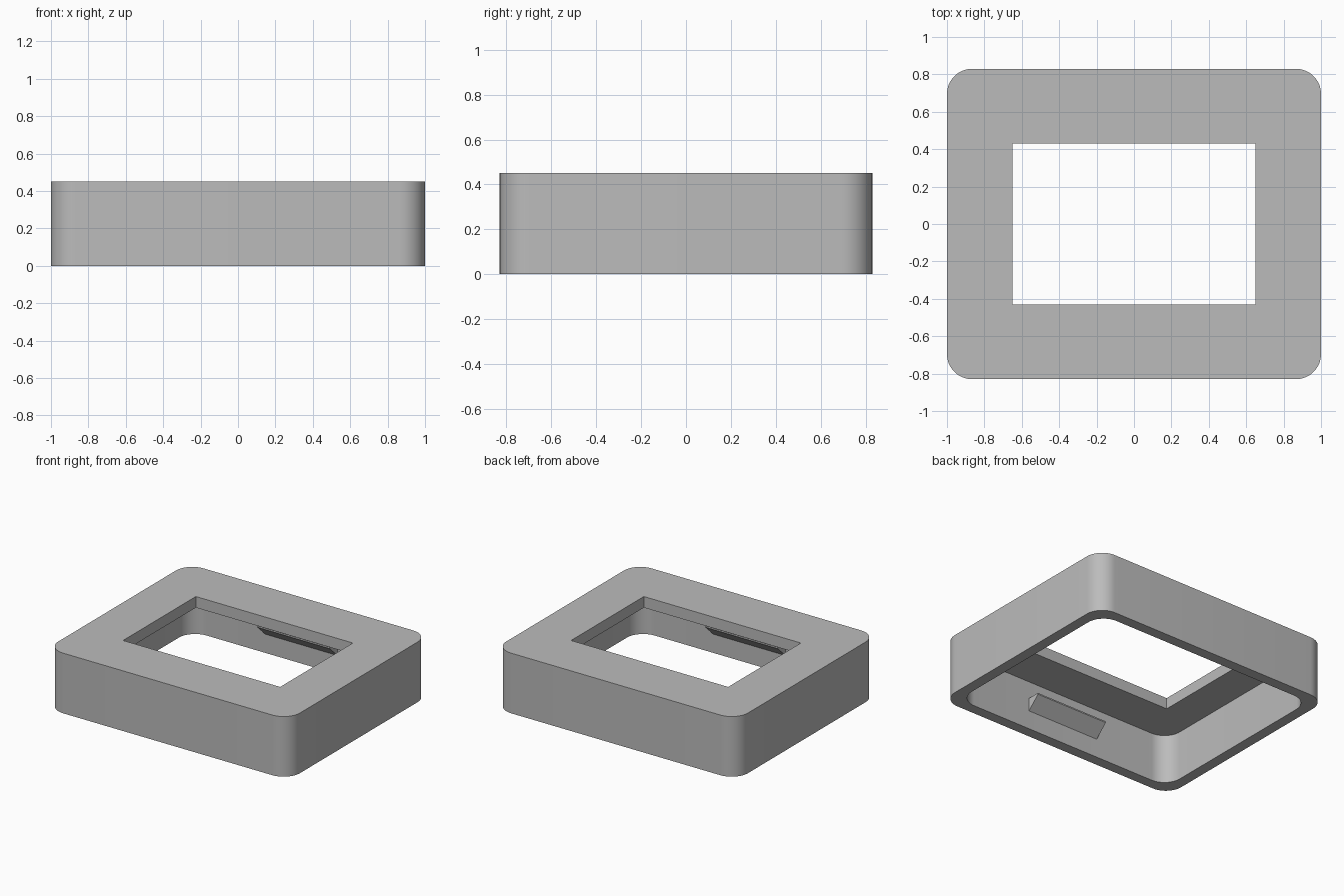
import bpy
import bmesh
from math import cos, sin, pi, radians

old = bpy.data.objects.get("Cube")
if old:
    bpy.data.objects.remove(old, do_unlink=True)

WIDTH, DEPTH, HEIGHT = 2.0, 1.66, 0.45
WALL, PLATE, RADIUS = 0.08, 0.083, 0.135

grey = bpy.data.materials.new("light_grey")
grey.use_nodes = True
colour = (0.5, 0.5, 0.5, 1)
grey.diffuse_color = colour
grey.node_tree.nodes["Principled BSDF"].inputs["Base Color"].default_value = colour


def prism(name, outline, offset):
    """Extrude a closed planar outline of 3D points along an offset."""
    bm = bmesh.new()
    base = bm.faces.new([bm.verts.new(p) for p in outline])
    ext = bmesh.ops.extrude_face_region(bm, geom=[base], use_keep_orig=True)
    verts = [g for g in ext["geom"] if isinstance(g, bmesh.types.BMVert)]
    bmesh.ops.translate(bm, verts=verts, vec=offset)
    bmesh.ops.recalc_face_normals(bm, faces=bm.faces)
    mesh = bpy.data.meshes.new(name)
    bm.to_mesh(mesh)
    bm.free()
    mesh.materials.append(grey)
    obj = bpy.data.objects.new(name, mesh)
    bpy.context.collection.objects.link(obj)
    return obj


def rounded_rect(w, d, r, z, steps=12):
    """Rectangle outline with rounded corners, counter-clockwise."""
    points = []
    for i, (sx, sy) in enumerate([(1, 1), (-1, 1), (-1, -1), (1, -1)]):
        for k in range(steps + 1):
            a = (i + k / steps) * pi / 2
            points.append((sx * (w / 2 - r) + r * cos(a),
                           sy * (d / 2 - r) + r * sin(a), z))
    return points


# Housing: rounded block, hollow from below, with a window through the top
housing = prism("housing", rounded_rect(WIDTH, DEPTH, RADIUS, 0), (0, 0, HEIGHT))
cavity = prism("cavity_cutter",
               rounded_rect(WIDTH - 2 * WALL, DEPTH - 2 * WALL, RADIUS, -0.1),
               (0, 0, HEIGHT - PLATE + 0.1))
window = prism("window_cutter",
               [(sx * 0.65, sy * 0.43, 0.2)
                for sx, sy in [(1, 1), (-1, 1), (-1, -1), (1, -1)]],
               (0, 0, 0.4))

bpy.context.view_layer.objects.active = housing
for cutter in (cavity, window):
    mod = housing.modifiers.new(cutter.name, 'BOOLEAN')
    mod.operation = 'DIFFERENCE'
    mod.solver = 'EXACT'
    mod.object = cutter
    bpy.ops.object.modifier_apply(modifier=mod.name)
    bpy.data.objects.remove(cutter, do_unlink=True)

# Smooth corners, crisp rims
bpy.ops.object.select_all(action='DESELECT')
housing.select_set(True)
bpy.ops.object.shade_smooth_by_angle(angle=radians(30))

# Snap clips: wedges with a flat top and sloped underside, one per long wall
inner = DEPTH / 2 - WALL
for name, side in (("front_clip", -1), ("back_clip", 1)):
    profile = [(inner + 0.01, 0.14), (inner, 0.14), (inner - 0.095, 0.228),
               (inner - 0.095, 0.238), (inner + 0.01, 0.238)]
    prism(name, [(-0.3, side * y, z) for y, z in profile], (0.6, 0, 0))
